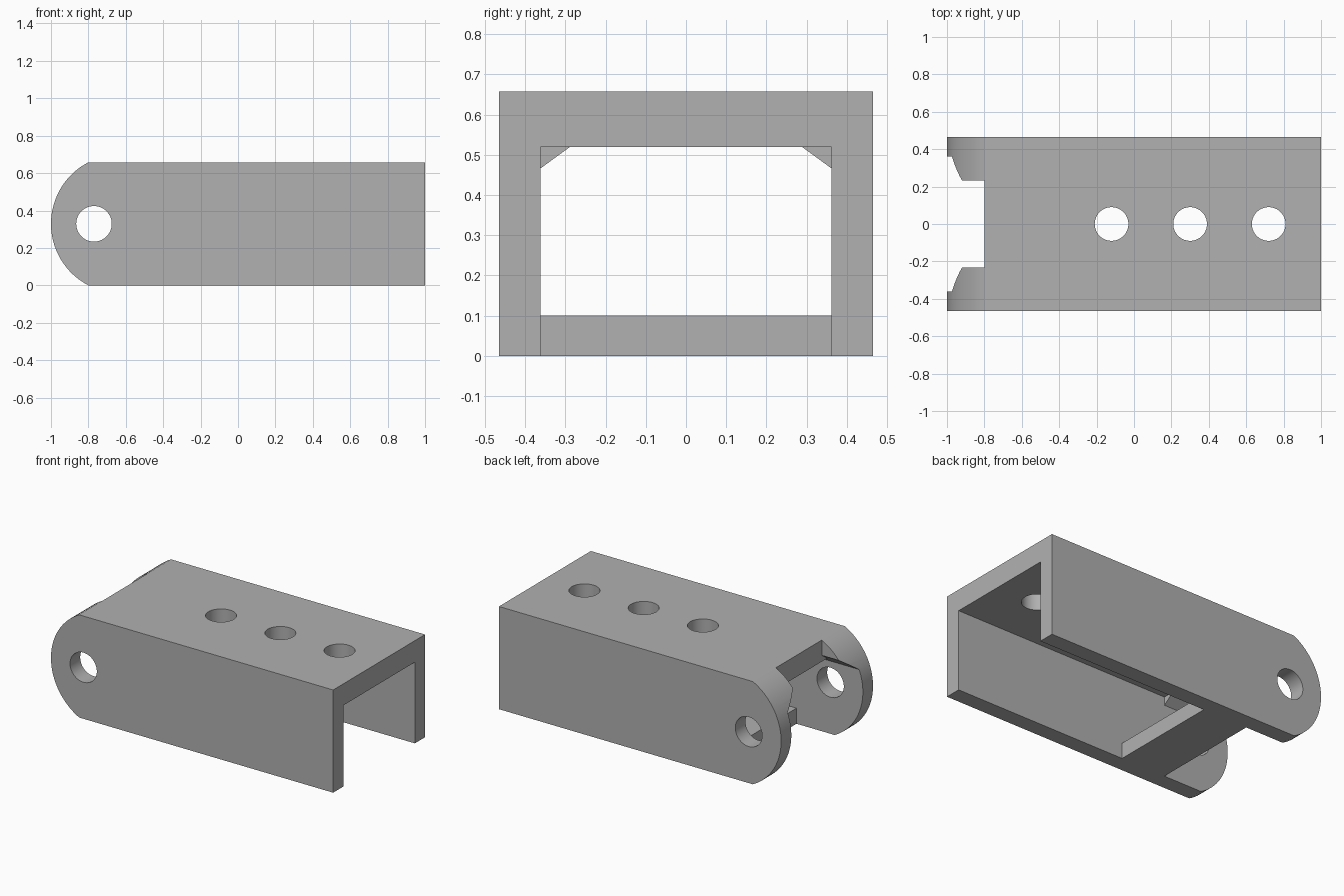
import bpy, bmesh, math
from mathutils import Vector

cube = bpy.data.objects.get("Cube")
if cube:
    bpy.data.objects.remove(cube, do_unlink=True)

LENGTH_END, HEIGHT = 1.0, 0.658
HALF_W, INNER = 0.465, 0.362
MID = HEIGHT / 2
SHOULDER, GUSSET_END = -0.8, -0.53

steel = bpy.data.materials.new("plain grey")
grey = (0.44, 0.44, 0.44, 1)
steel.diffuse_color = grey
steel.use_nodes = True
steel.node_tree.nodes["Principled BSDF"].inputs["Base Color"].default_value = grey


def prism(name, points, offset):
    """Extrude a closed outline of 3D points along an offset."""
    bm = bmesh.new()
    face = bm.faces.new([bm.verts.new(p) for p in points])
    result = bmesh.ops.extrude_face_region(bm, geom=[face])
    verts = [g for g in result["geom"] if isinstance(g, bmesh.types.BMVert)]
    bmesh.ops.translate(bm, verts=verts, vec=Vector(offset))
    bmesh.ops.recalc_face_normals(bm, faces=bm.faces)
    mesh = bpy.data.meshes.new(name)
    bm.to_mesh(mesh)
    bm.free()
    mesh.materials.append(steel)
    obj = bpy.data.objects.new(name, mesh)
    bpy.context.collection.objects.link(obj)
    return obj


def channel(name, half_outline, x0, x1):
    """Prism along x from a (y, z) outline mirrored across the centre."""
    outline = half_outline + [(-y, z) for y, z in reversed(half_outline)]
    return prism(name, [(x0, y, z) for y, z in outline], (x1 - x0, 0, 0))


def circle(radius, count=64):
    for i in range(count):
        a = math.tau * i / count
        yield radius * math.cos(a), radius * math.sin(a)


def cut(target, cutter):
    cutter.hide_render = True
    mod = target.modifiers.new("cut", "BOOLEAN")
    mod.operation = "DIFFERENCE"
    mod.solver = "EXACT"
    mod.object = cutter
    bpy.context.view_layer.objects.active = target
    bpy.ops.object.modifier_apply(modifier=mod.name)
    bpy.data.objects.remove(cutter, do_unlink=True)


# Body: block with one rounded end
sagitta = SHOULDER + 1
radius = (MID ** 2 + sagitta ** 2) / (2 * sagitta)
sweep = math.asin(MID / radius)
side = [(LENGTH_END, 0), (LENGTH_END, HEIGHT)]
for i in range(33):
    a = sweep - 2 * sweep * i / 32
    side.append((radius - 1 - radius * math.cos(a), MID + radius * math.sin(a)))
body = prism("channel_bracket", [(x, -HALF_W, z) for x, z in side], (0, 2 * HALF_W, 0))

# Open underside, with sloped corner gussets toward the rounded end
cut(body, channel("main_channel", [(INNER, -1), (INNER, 0.52)], GUSSET_END, 2))
cut(body, channel("gusset_channel", [(INNER, -1), (INNER, 0.466), (0.288, 0.52)], -2, GUSSET_END + 0.02))

# Notch between the two ears
cut(body, channel("ear_notch", [(INNER, -1), (INNER, 0.466), (0.232, 0.56), (0.232, 2)], -2, SHOULDER))

# Pivot hole through both ears
cut(body, prism("pivot_hole", [(-0.77 + u, -1, MID + v) for u, v in circle(0.095)], (0, 2, 0)))

# Row of holes in the top plate
for x in (-0.12, 0.30, 0.72):
    cut(body, prism("top_hole", [(x + u, v, 0.3) for u, v in circle(0.09)], (0, 0, 1)))

# Cross bar joining the walls at the bottom
bar = channel("cross_bar", [(INNER, 0), (INNER, 0.1)], GUSSET_END, -0.215)

bpy.ops.object.select_all(action="DESELECT")
body.select_set(True)
bpy.context.view_layer.objects.active = body
bpy.ops.object.shade_smooth_by_angle(angle=math.radians(25))
